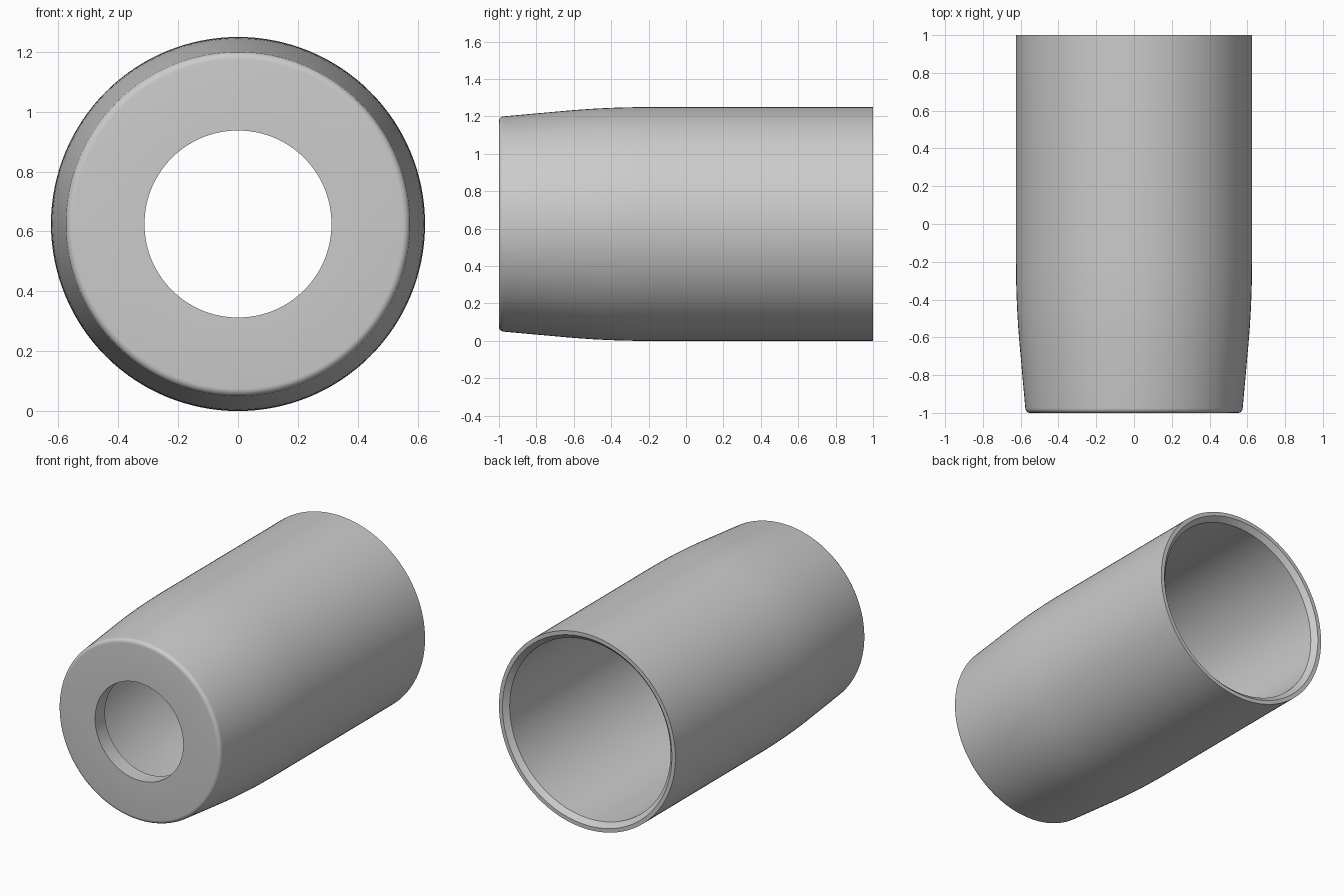
import bpy, bmesh, math
from mathutils import Vector

if "Cube" in bpy.data.objects:
    bpy.data.objects.remove(bpy.data.objects["Cube"])

R = 0.625      # outer radius, also the height of the axis
WALL = 0.055   # side wall thickness
SEGMENTS = 128


def taper(y):
    """Outer radius: straight body, then a blend arc into a shallow cone."""
    start, end, slope = -0.2, -0.65, 0.09
    if y >= start:
        return R
    d = start - max(y, end)
    r = R - slope * d * d / (2 * (start - end))
    return r - slope * max(0, end - y)


# Outer wall from the open back to the nose
ys = [1.0] + [-0.2 - 0.05 * i for i in range(10)] + [-0.975]
profile = [(taper(y), y) for y in ys]

# Rounded nose edge
f = 0.025
rim = taper(-0.975)
for i in range(1, 7):
    a = math.radians(90 * i / 6)
    profile.append((rim - f + f * math.cos(a), -0.975 - f * math.sin(a)))

# Front hole, front wall, bore and chamfered back rim
profile += [(0.3125, -1.0), (0.3125, -0.9)]
bore = [-0.9] + [-0.65 + 0.05 * i for i in range(10)] + [0.97]
profile += [(taper(y) - WALL, y) for y in bore]
profile += [(0.60, 1.0)]

# Revolve the closed profile around the long axis
bm = bmesh.new()
verts = [bm.verts.new((r, y, R)) for r, y in profile]
edges = [bm.edges.new((v, verts[(i + 1) % len(verts)])) for i, v in enumerate(verts)]
bmesh.ops.spin(bm, geom=verts + edges, cent=Vector((0, 0, R)), axis=Vector((0, 1, 0)),
               angle=math.tau, steps=SEGMENTS, use_merge=True)
bmesh.ops.remove_doubles(bm, verts=bm.verts, dist=1e-5)
bmesh.ops.recalc_face_normals(bm, faces=bm.faces)
mesh = bpy.data.meshes.new("sleeve")
bm.to_mesh(mesh)
bm.free()

grey = bpy.data.materials.new("light grey")
grey.diffuse_color = (0.6, 0.6, 0.6, 1)
grey.use_nodes = True
grey.node_tree.nodes["Principled BSDF"].inputs["Base Color"].default_value = grey.diffuse_color
mesh.materials.append(grey)

sleeve = bpy.data.objects.new("sleeve", mesh)
bpy.context.collection.objects.link(sleeve)
bpy.context.view_layer.objects.active = sleeve
sleeve.select_set(True)
bpy.ops.object.shade_smooth_by_angle(angle=math.radians(30))
